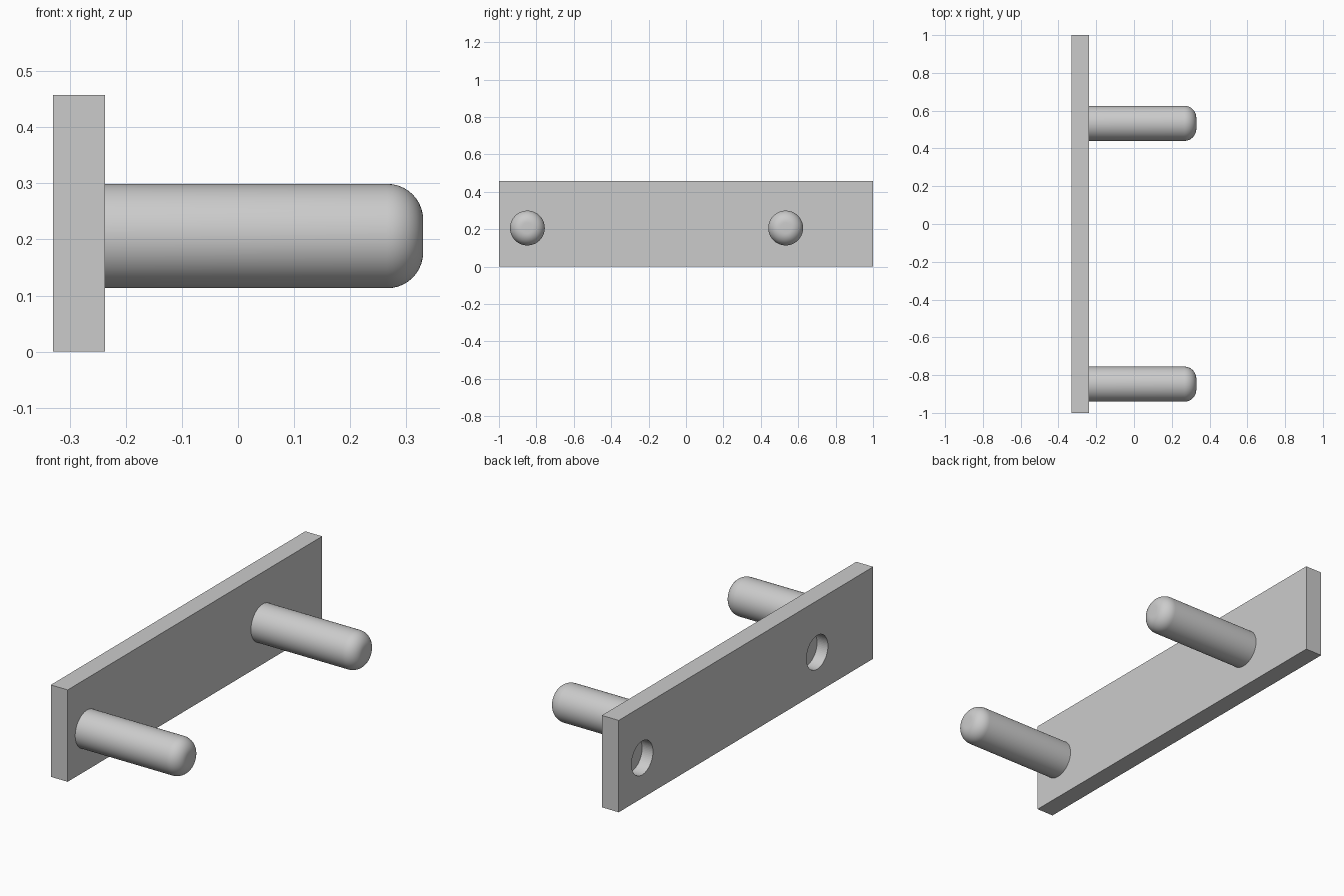
import bpy
import bmesh
import math
from mathutils import Matrix, Vector

cube = bpy.data.objects.get("Cube")
if cube:
    bpy.data.objects.remove(cube, do_unlink=True)

BACK, FACE, TIP = -0.33, -0.237, 0.33    # plate back, plate face, peg end
HEIGHT = 0.457
PEG_RADIUS, PEG_Z, TIP_ROUND = 0.093, 0.206, 0.064
HOLE_RADIUS, HOLE_Z, HOLE_DEPTH = 0.084, 0.2, 0.06

grey = bpy.data.materials.new("plain grey")
grey.use_nodes = True
color = (0.6, 0.6, 0.6, 1)
grey.diffuse_color = color
grey.node_tree.nodes["Principled BSDF"].inputs["Base Color"].default_value = color


def finish(bm, name):
    mesh = bpy.data.meshes.new(name)
    bm.to_mesh(mesh)
    bm.free()
    mesh.materials.append(grey)
    obj = bpy.data.objects.new(name, mesh)
    bpy.context.collection.objects.link(obj)
    return obj


def rod(name, x0, x1, y, z, radius, rounding=0):
    """Cylinder along x, optionally rounded at its far end."""
    bm = bmesh.new()
    turn = Matrix.Translation(((x0 + x1) / 2, y, z)) @ Matrix.Rotation(math.pi / 2, 4, "Y")
    bmesh.ops.create_cone(bm, cap_ends=True, segments=64, radius1=radius,
                          radius2=radius, depth=x1 - x0, matrix=turn)
    if rounding:
        rim = [e for e in bm.edges if all(v.co.x > x1 - 0.001 for v in e.verts)]
        bmesh.ops.bevel(bm, geom=rim, offset=rounding, segments=10,
                        profile=0.5, affect="EDGES")
    return finish(bm, name)


# Back plate
bm = bmesh.new()
bmesh.ops.create_cube(bm, size=1)
bmesh.ops.scale(bm, vec=(FACE - BACK, 2, HEIGHT), verts=bm.verts)
bmesh.ops.translate(bm, vec=Vector(((BACK + FACE) / 2, 0, HEIGHT / 2)), verts=bm.verts)
plate = finish(bm, "back_plate")

# Blind mounting holes in the rear of the plate
for name, y in (("near", -0.56), ("far", 0.815)):
    cutter = rod(name + "_hole_cutter", BACK - 0.05, BACK + HOLE_DEPTH, y, HOLE_Z, HOLE_RADIUS)
    cutter.hide_render = True
    cutter.hide_set(True)
    cut = plate.modifiers.new(name + "_hole", "BOOLEAN")
    cut.operation = "DIFFERENCE"
    cut.solver = "EXACT"
    cut.object = cutter

# Round-ended pegs
pegs = [rod(name, FACE - 0.01, TIP, y, PEG_Z, PEG_RADIUS, TIP_ROUND)
        for name, y in (("near_peg", -0.848), ("far_peg", 0.533))]

# Smooth shading with sharp edges kept
bpy.ops.object.select_all(action="DESELECT")
for obj in pegs:
    obj.select_set(True)
bpy.context.view_layer.objects.active = pegs[0]
bpy.ops.object.shade_smooth_by_angle(angle=math.radians(30))
